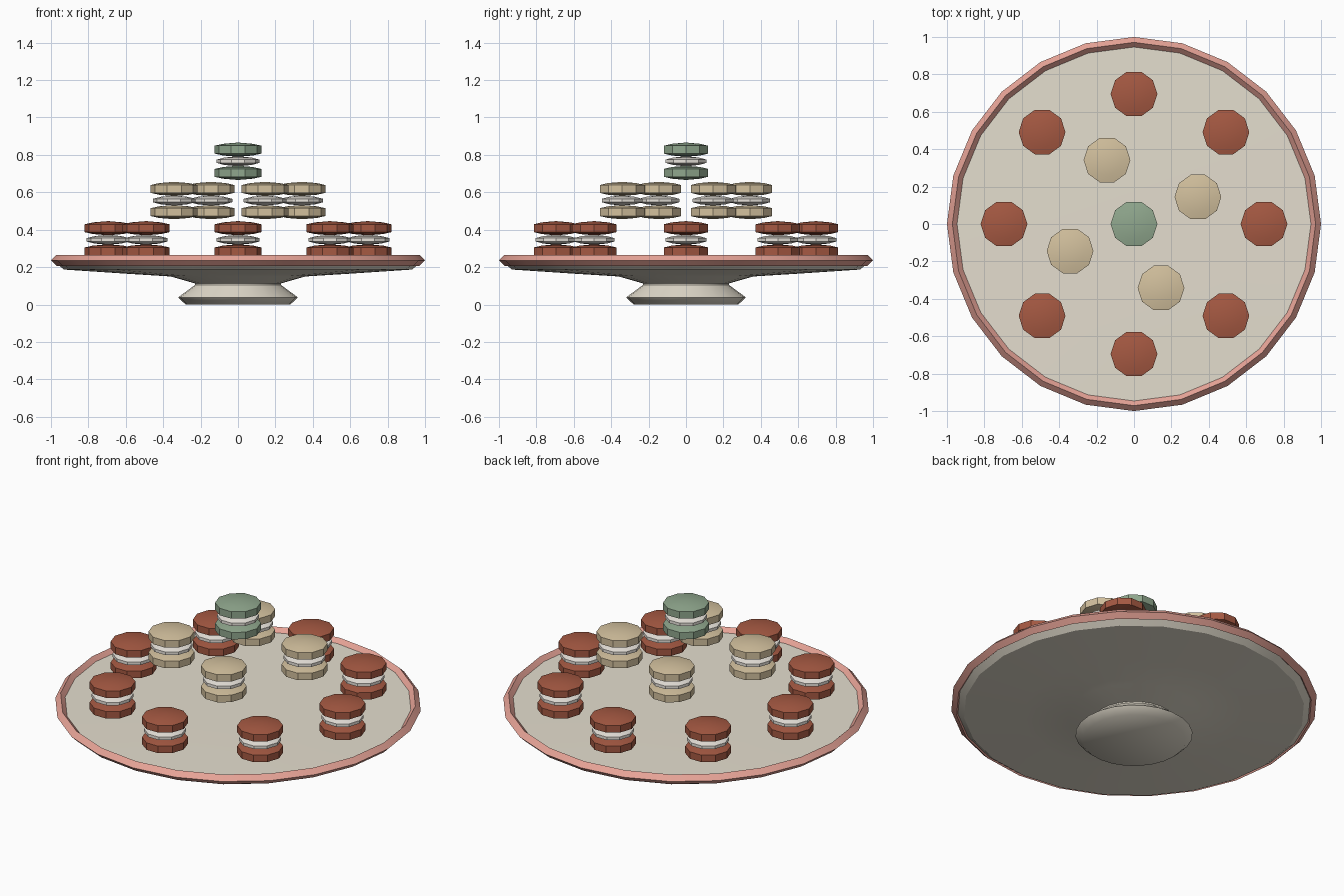
import bpy, math

if "Cube" in bpy.data.objects:
    bpy.data.objects.remove(bpy.data.objects["Cube"])


def material(name, rgb):
    m = bpy.data.materials.new(name)
    m.diffuse_color = (*rgb, 1)
    m.use_nodes = True
    m.node_tree.nodes["Principled BSDF"].inputs["Base Color"].default_value = m.diffuse_color
    return m


CREAM = material("cream", (0.78, 0.73, 0.62))
PINK = material("pink", (0.80, 0.37, 0.31))
RED = material("red_brown", (0.38, 0.10, 0.055))
TAN = material("tan", (0.65, 0.53, 0.34))
GREEN = material("green", (0.28, 0.39, 0.27))
FILLING = material("filling", (0.82, 0.78, 0.72))


def lathe(name, profile, sides, mat, loc=(0, 0, 0), angle=30):
    """Revolve an (r, z) profile, listed bottom to top, around z."""
    verts, faces, rings = [], [], []
    for r, z in profile:
        n = 1 if r == 0 else sides
        rings.append([len(verts) + i for i in range(n)])
        for i in range(n):
            a = math.tau * i / sides
            verts.append((r * math.cos(a), r * math.sin(a), z))
    for lo, hi in zip(rings, rings[1:]):
        for i in range(sides):
            j = (i + 1) % sides
            if len(lo) == 1:
                faces.append((lo[0], hi[j], hi[i]))
            elif len(hi) == 1:
                faces.append((lo[i], lo[j], hi[0]))
            else:
                faces.append((lo[i], lo[j], hi[j], hi[i]))
    me = bpy.data.meshes.new(name)
    me.from_pydata(verts, [], faces)
    me.materials.append(mat)
    ob = bpy.data.objects.new(name, me)
    ob.location = loc
    bpy.context.collection.objects.link(ob)
    bpy.ops.object.select_all(action='DESELECT')
    ob.select_set(True)
    bpy.context.view_layer.objects.active = ob
    bpy.ops.object.shade_smooth_by_angle(angle=math.radians(angle))
    return ob


def disc(name, r, half, edge, mat, loc):
    """Puffed ten-sided disc with a short upright edge."""
    mid = half - (half - edge) * 0.4
    lathe(name, [(0, -half), (r * 0.64, -mid), (r, -edge), (r, edge),
                 (r * 0.64, mid), (0, half)], 10, mat, loc)


def biscuit(name, x, y, z, mat):
    """Two shells with a filling; z is the bottom."""
    disc(name + "_lower_shell", 0.125, 0.038, 0.021, mat, (x, y, z + 0.038))
    disc(name + "_filling", 0.114, 0.027, 0.009, FILLING, (x, y, z + 0.100))
    disc(name + "_upper_shell", 0.125, 0.038, 0.021, mat, (x, y, z + 0.162))


# Pedestal foot
lathe("foot", [(0, 0), (0.28, 0), (0.32, 0.038), (0.23, 0.105), (0.23, 0.15),
               (0, 0.15)], 24, CREAM, angle=50)

# Shallow plate
lathe("plate", [(0, 0.11), (0.22, 0.11), (0.36, 0.15), (0.60, 0.165),
                (0.93, 0.187), (0.965, 0.215), (0.955, 0.24), (0.60, 0.242),
                (0, 0.244)], 24, CREAM)

# Diamond-section rim ring
R, S, Z = 0.971, 0.029, 0.236
lathe("plate_rim", [(R, Z - S), (R + S, Z), (R, Z + S), (R - S, Z),
                    (R, Z - S)], 24, PINK)

# Tiers of biscuits: name, count, radius, start angle, bottom, colour
for name, count, rad, start, z, mat in (
        ("outer_biscuit", 8, 0.695, 0, 0.246, RED),
        ("inner_biscuit", 4, 0.371, 0.4, 0.456, TAN),
        ("top_biscuit", 1, 0, 0, 0.666, GREEN)):
    for i in range(count):
        a = start + math.tau * i / count
        biscuit(f"{name}_{i + 1}", rad * math.cos(a), rad * math.sin(a), z, mat)
